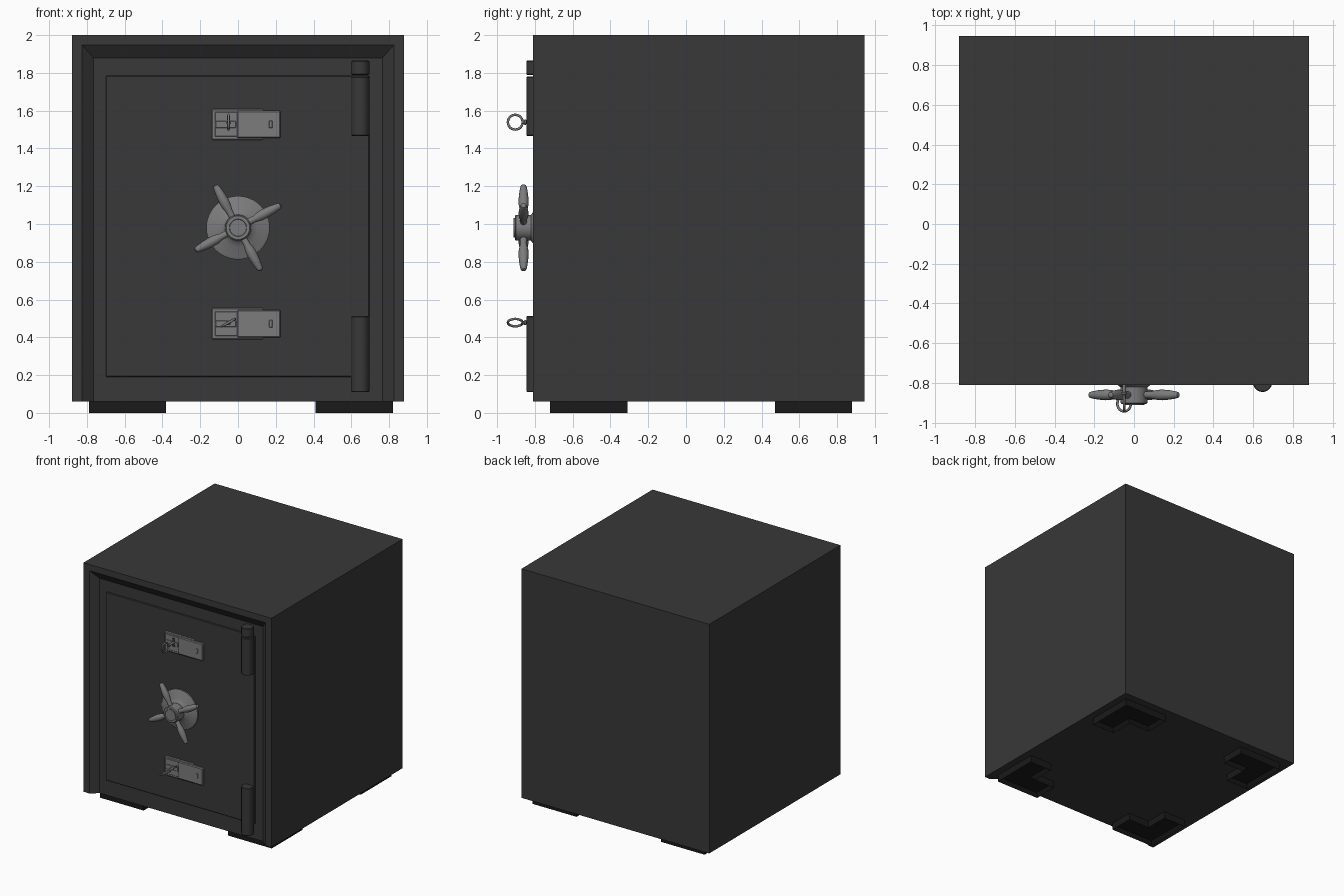
import bpy, bmesh
from math import pi, sin, cos, radians
from mathutils import Matrix, Vector

if "Cube" in bpy.data.objects:
    bpy.data.objects.remove(bpy.data.objects["Cube"])


def material(name, v):
    m = bpy.data.materials.new(name)
    m.diffuse_color = (v, v, v, 1)
    m.use_nodes = True
    m.node_tree.nodes["Principled BSDF"].inputs["Base Color"].default_value = m.diffuse_color
    return m


PAINT = material("dark_paint", 0.04)
METAL = material("brushed_metal", 0.2)
RUBBER = material("black_rubber", 0.01)
DARK = material("dark_metal", 0.06)


def finish(name, bm, mat, bevel=0.0, smooth=False):
    bmesh.ops.recalc_face_normals(bm, faces=bm.faces)
    me = bpy.data.meshes.new(name)
    bm.to_mesh(me)
    bm.free()
    ob = bpy.data.objects.new(name, me)
    bpy.context.collection.objects.link(ob)
    me.materials.append(mat)
    if smooth:
        bpy.ops.object.select_all(action='DESELECT')
        ob.select_set(True)
        bpy.context.view_layer.objects.active = ob
        bpy.ops.object.shade_smooth_by_angle(angle=radians(35))
    if bevel:
        b = ob.modifiers.new("bevel", 'BEVEL')
        b.width, b.segments = bevel, 1
    return ob


def box(name, x, y, z, mat, bevel=0.0):
    """Box from (min, max) pairs."""
    bm = bmesh.new()
    bmesh.ops.create_cube(bm, size=1)
    for v in bm.verts:
        v.co = Vector([r[0] if c < 0 else r[1] for c, r in zip(v.co, (x, y, z))])
    return finish(name, bm, mat, bevel)


def lathe(name, profile, matrix, mat, n=32):
    """Revolve (radius, height) points about local z."""
    bm = bmesh.new()
    rings = [[bm.verts.new((r * cos(2 * pi * i / n), r * sin(2 * pi * i / n), h))
              for i in range(n)] for r, h in profile]
    for a, b in zip(rings, rings[1:]):
        for i in range(n):
            bm.faces.new((a[i], a[(i + 1) % n], b[(i + 1) % n], b[i]))
    bm.faces.new(rings[0])
    bm.faces.new(rings[-1])
    bm.transform(matrix)
    return finish(name, bm, mat, smooth=True)


def facing(x, y, z):
    """Local z points out of the front."""
    return Matrix.Translation((x, y, z)) @ Matrix.Rotation(pi / 2, 4, 'X')


# Body: nested arches from back to sunken front, open at the bottom
FRONT, PANEL, DOOR = -0.81, -0.76, -0.77
bm = bmesh.new()
arches = [[bm.verts.new((sx * x, y, z)) for sx, z in ((-1, 0.06), (-1, top), (1, top), (1, 0.06))]
          for x, top, y in ((0.88, 2, 0.945), (0.88, 2, FRONT),
                            (0.825, 1.947, FRONT), (0.765, 1.88, PANEL))]
for a, b in zip(arches, arches[1:]):
    for i in range(3):
        bm.faces.new((a[i], a[i + 1], b[i + 1], b[i]))
bm.faces.new(arches[0])
bm.faces.new(arches[-1])
bm.faces.new([a[0] for a in arches] + [a[3] for a in reversed(arches)])
finish("safe_body", bm, PAINT)

# Door
box("door", (-0.70, 0.695), (DOOR, -0.74), (0.19, 1.785), PAINT, 0.004)

# Hinges
for name, z0, z1 in (("upper_hinge", 1.467, 1.78), ("upper_hinge_cap", 1.79, 1.865),
                     ("lower_hinge", 0.11, 0.512)):
    r, e = 0.048, 0.004
    lathe(name, [(r - e, z0), (r, z0 + e), (r, z1 - e), (r - e, z1)],
          Matrix.Translation((0.647, -0.797, 0)), PAINT)

# L-shaped feet with a pocket underneath
for sx in (-1, 1):
    for sy in (-1, 1):
        bm = bmesh.new()
        pts = ((0, 0), (0.41, 0), (0.41, 0.21), (0.21, 0.21), (0.21, 0.41), (0, 0.41))
        base = bm.faces.new([bm.verts.new((0.015 + sx * (0.805 - u), 0.08 + sy * (0.80 - v), 0))
                             for u, v in pts])
        ext = bmesh.ops.extrude_face_region(bm, geom=[base], use_keep_orig=True)
        for v in ext["geom"]:
            if isinstance(v, bmesh.types.BMVert):
                v.co.z = 0.065
        bmesh.ops.recalc_face_normals(bm, faces=bm.faces)
        base = min(bm.faces, key=lambda f: f.calc_center_median().z)
        bmesh.ops.inset_region(bm, faces=[base], thickness=0.035, depth=0)
        for v in base.verts:
            v.co.z = 0.03
        finish("foot", bm, RUBBER)

# Handle wheel: dished plate, hub and four turned spokes
WZ = 0.98
lathe("handle_plate", [(0.168, 0), (0.168, 0.012), (0.155, 0.02), (0.10, 0.025), (0.07, 0.05)],
      facing(0, DOOR, WZ), METAL, 48)
lathe("handle_hub", [(0.068, 0), (0.068, 0.13), (0.062, 0.136), (0.052, 0.136),
                     (0.052, 0.142), (0.046, 0.142), (0.044, 0.138)],
      facing(0, DOOR, WZ), METAL)
for k in range(4):
    a = radians(28 + 90 * k)
    lathe("handle_spoke", [(0.018, 0.04), (0.018, 0.10), (0.025, 0.13), (0.027, 0.16),
                           (0.024, 0.20), (0.018, 0.24), (0.014, 0.252), (0.006, 0.257)],
          Matrix.Translation((0, -0.86, WZ)) @ Matrix.Rotation(pi / 2 - a, 4, 'Y'), METAL, 16)

# Locks with sliding cover and key
for side, z, turn in (("upper", 1.527, 0), ("lower", 0.472, 60)):
    box(side + "_lock_plate", (-0.14, 0.135), (-0.782, DOOR), (z - 0.083, z + 0.083), METAL, 0.006)
    for s in (-1, 1):
        za, zb = sorted((z + s * 0.003, z + s * 0.065))
        box(side + "_lock_face", (-0.122, 0), (-0.786, -0.775), (za, zb), METAL, 0.003)
    box(side + "_lock_bar", (-0.12, -0.01), (-0.79, -0.78), (z - 0.018, z + 0.018), METAL, 0.003)
    box(side + "_lock_cover", (-0.005, 0.226), (-0.796, DOOR), (z - 0.073, z + 0.073), METAL, 0.006)
    box(side + "_cover_catch", (0.165, 0.183), (-0.80, -0.79), (z - 0.02, z + 0.02), METAL, 0.003)
    # Key: shaft, collar and ring bow
    kz = z + 0.012 if turn == 0 else z + 0.006
    lathe(side + "_key_shaft", [(0.017, 0), (0.017, 0.008), (0.009, 0.010), (0.009, 0.075),
                                (0.014, 0.077), (0.014, 0.085), (0.009, 0.088), (0.009, 0.10)],
          facing(-0.05, -0.785 + 0.015, kz), METAL, 16)
    bpy.ops.mesh.primitive_torus_add(major_radius=0.039, minor_radius=0.0065,
                                     major_segments=28, minor_segments=10)
    ring = bpy.context.object
    ring.name = side + "_key_ring"
    ring.matrix_world = (Matrix.Translation((-0.05, -0.904, kz))
                         @ Matrix.Rotation(radians(turn), 4, 'Y')
                         @ Matrix.Rotation(pi / 2, 4, 'Y'))
    ring.data.materials.append(METAL)
    bpy.ops.object.shade_smooth_by_angle(angle=radians(40))
    # Keyhole shadow plate, turned with the key
    bm = bmesh.new()
    bmesh.ops.create_cube(bm, size=1)
    bm.transform(Matrix.Translation((-0.05, -0.79, kz)) @ Matrix.Rotation(radians(turn), 4, 'Y')
                 @ Matrix.Diagonal((0.014, 0.01, 0.07, 1)))
    finish(side + "_keyhole", bm, DARK)
